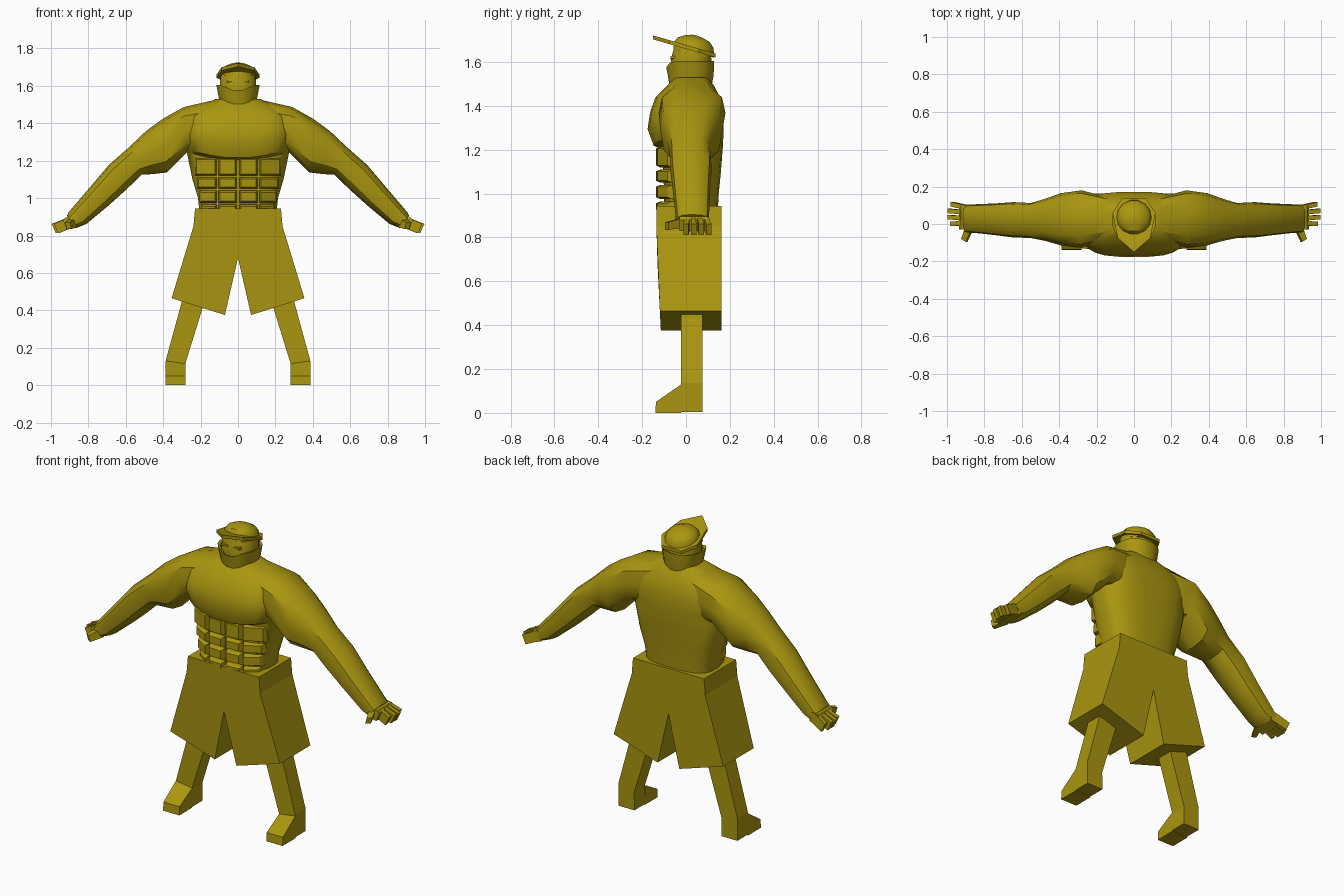
import bpy, bmesh, math
from mathutils import Vector

olive = bpy.data.materials.new("olive yellow")
olive.diffuse_color = (0.40, 0.305, 0.005, 1)


def finish(name, bm, smooth=None, mirror=False):
    bmesh.ops.recalc_face_normals(bm, faces=bm.faces[:])
    me = bpy.data.meshes.new(name)
    bm.to_mesh(me)
    bm.free()
    ob = bpy.data.objects.new(name, me)
    bpy.context.collection.objects.link(ob)
    me.materials.append(olive)
    if smooth:
        bpy.ops.object.select_all(action='DESELECT')
        ob.select_set(True)
        bpy.context.view_layer.objects.active = ob
        bpy.ops.object.shade_smooth_by_angle(angle=math.radians(smooth))
    if mirror:
        ob.modifiers.new("mirror", 'MIRROR').use_clip = False
    return ob


def loft(name, rings, smooth=None, mirror=False):
    bm = bmesh.new()
    vs = [[bm.verts.new(p) for p in r] for r in rings]
    n = len(vs[0])
    for a, b in zip(vs, vs[1:]):
        for i in range(n):
            j = (i + 1) % n
            bm.faces.new((a[i], a[j], b[j], b[i]))
    bm.faces.new(vs[0])
    bm.faces.new(vs[-1])
    return finish(name, bm, smooth, mirror)


def prism(name, outline, front, back, mirror=False):
    """Extrude an x-z outline in y; front and back are functions of z."""
    return loft(name, [[(x, front(z), z) for x, z in outline],
                       [(x, back(z), z) for x, z in outline]], mirror=mirror)


def unit_ring(n, p):
    """Superellipse as (u, v) pairs, p < 1 is boxier."""
    out = []
    for i in range(n):
        t = 2 * math.pi * (i + 0.5) / n
        c, s = math.cos(t), math.sin(t)
        out.append((math.copysign(abs(c) ** p, c), math.copysign(abs(s) ** p, s)))
    return out


def flat_ring(hx, yf, yb, z, n=24, p=0.7, lift=lambda x, y: 0):
    ym, hy = (yf + yb) / 2, (yb - yf) / 2
    return [(u * hx, ym + v * hy, z + lift(u * hx, ym + v * hy)) for u, v in unit_ring(n, p)]


# Torso: waist, flared back, overhanging chest, sloping shoulders
def chest_lift(x, y):
    return 0.045 * min(1, abs(x) / 0.26) ** 2


loft("torso", [
    flat_ring(0.205, -0.10, 0.145, 0.90),
    flat_ring(0.215, -0.10, 0.15, 1.00),
    flat_ring(0.245, -0.105, 0.16, 1.10),
    flat_ring(0.275, -0.11, 0.168, 1.20, lift=chest_lift),
    flat_ring(0.28, -0.148, 0.17, 1.215, lift=chest_lift),
    flat_ring(0.28, -0.176, 0.172, 1.29, p=0.6, lift=chest_lift),
    flat_ring(0.28, -0.165, 0.172, 1.37, p=0.6),
    flat_ring(0.27, -0.14, 0.155, 1.44, p=0.65),
    flat_ring(0.21, -0.09, 0.13, 1.49),
    flat_ring(0.12, -0.05, 0.10, 1.53)], smooth=35)

# Abdominal blocks: centre pair and side pair in each row, tapered forward
for row, (z0, z1) in enumerate([(0.92, 0.965), (0.975, 1.04), (1.05, 1.11), (1.12, 1.215)]):
    w = 0.195 + 0.012 * row
    for kind, x0, x1, ya, yb in [("centre", 0.008, 0.105, -0.137, -0.132),
                                 ("side", 0.115, w, -0.13, -0.085)]:
        e = 0.009
        loft(f"abdominal_{kind}_{row + 1}", [
            [(x0, -0.06, z0), (x1, -0.02, z0), (x1, -0.02, z1), (x0, -0.06, z1)],
            [(x0, ya + 0.02, z0), (x1, yb + 0.02, z0), (x1, yb + 0.02, z1), (x0, ya + 0.02, z1)],
            [(x0 + e, ya, z0 + e), (x1 - e, yb, z0 + e), (x1 - e, yb, z1 - e), (x0 + e, ya, z1 - e)]],
            mirror=True)

# Arms: sections given by top point, bottom point, front and back depth
sections = [
    ((0.10, 1.53), (0.16, 1.24), -0.08, 0.14),
    ((0.29, 1.487), (0.268, 1.25), -0.125, 0.18),
    ((0.40, 1.425), (0.38, 1.137), -0.115, 0.165),
    ((0.49, 1.36), (0.46, 1.128), -0.09, 0.135),
    ((0.585, 1.27), (0.515, 1.125), -0.075, 0.112),
    ((0.69, 1.178), (0.60, 1.043), -0.072, 0.117),
    ((0.79, 1.06), (0.69, 0.962), -0.06, 0.11),
    ((0.905, 0.925), (0.81, 0.862), -0.047, 0.105),
    ((0.915, 0.905), (0.865, 0.84), -0.047, 0.105)]
rings = []
for (tx, tz), (bx, bz), yf, yb in sections:
    rings.append([((tx + bx) / 2 + v * (tx - bx) / 2,
                   (yf + yb) / 2 + u * (yb - yf) / 2,
                   (tz + bz) / 2 + v * (tz - bz) / 2) for u, v in
                  [(math.copysign(abs(math.cos(t)) ** 0.75, math.cos(t)),
                    math.copysign(abs(math.sin(t)) ** 0.75, math.sin(t)))
                   for t in [2 * math.pi * i / 12 for i in range(12)]]])
loft("arm", rings, smooth=35, mirror=True)

# Hand: palm, four spread fingers and a thumb
prism("palm", [(0.86, 0.905), (0.925, 0.895), (0.935, 0.88), (0.915, 0.83), (0.87, 0.845)],
      lambda z: -0.03, lambda z: 0.10, mirror=True)
for i in range(4):
    ya, yb = -0.005 + 0.027 * i, -0.012 + 0.035 * i
    tip = [0.985, 0.997, 0.997, 0.98][i]
    loft(f"finger_{i + 1}", [
        [(0.90, ya, 0.90), (0.90, ya + 0.024, 0.90), (0.88, ya + 0.024, 0.845), (0.88, ya, 0.845)],
        [(tip, yb, 0.862), (tip, yb + 0.024, 0.862), (tip - 0.023, yb + 0.024, 0.812), (tip - 0.023, yb, 0.812)]],
        mirror=True)
loft("thumb", [
    [(0.865, -0.02, 0.89), (0.90, -0.01, 0.89), (0.89, -0.01, 0.845), (0.855, -0.02, 0.845)],
    [(0.90, -0.095, 0.87), (0.925, -0.08, 0.87), (0.915, -0.08, 0.835), (0.89, -0.095, 0.835)]],
    mirror=True)

# Shorts: wide legs with a pointed crotch
half = [(0.23, 0.944), (0.238, 0.85), (0.355, 0.465), (0.07, 0.375)]
prism("shorts", half + [(0, 0.68)] + [(-x, z) for x, z in reversed(half)],
      lambda z: -0.135 + 0.05 * max(0, 0.78 - z), lambda z: 0.162)

# Lower legs and wedge feet
prism("lower_leg", [(0.285, 0.52), (0.305, 0.43), (0.385, 0.137), (0.385, 0.005),
                    (0.282, 0.005), (0.283, 0.11), (0.19, 0.41), (0.16, 0.52)],
      lambda z: -0.022, lambda z: 0.075, mirror=True)
loft("foot", [[(x, -0.022, 0.0), (x, -0.022, 0.13 if x > 0.3 else 0.115),
               (x, -0.137, 0.05), (x, -0.14, 0.0)] for x in (0.282, 0.387)], mirror=True)

# Neck and head
loft("head", [
    flat_ring(0.085, -0.07, 0.10, 1.42, 12, 0.9),
    flat_ring(0.085, -0.07, 0.11, 1.50, 12, 0.9),
    flat_ring(0.10, -0.075, 0.12, 1.58, 12, 0.9),
    flat_ring(0.10, -0.07, 0.118, 1.62, 12, 0.9),
    flat_ring(0.095, -0.06, 0.115, 1.655, 12, 0.9)], smooth=35)


# Face mask: flared collar that dips at the front
def dip(x, y):
    return -0.04 * max(0, 1 - abs(x) / 0.09) if y < 0 else 0


loft("face_mask", [
    flat_ring(0.088, -0.073, 0.115, 1.47, 16, 0.9),
    flat_ring(0.105, -0.085, 0.128, 1.54, 16, 0.9),
    flat_ring(0.118, -0.092, 0.13, 1.605, 16, 0.9, dip),
    flat_ring(0.104, -0.078, 0.12, 1.60, 16, 0.9, dip),
    flat_ring(0.09, -0.06, 0.105, 1.54, 16, 0.9)], smooth=35)

# Eyes and brow
prism("eye", [(0.015, 1.612), (0.06, 1.616), (0.058, 1.628), (0.02, 1.624)],
      lambda z: -0.071, lambda z: -0.04, mirror=True)

# Cap: tilted pointed brim and low dome
brim = [(0, -0.15), (0.087, -0.075), (0.115, 0.06), (0.065, 0.135),
        (-0.065, 0.135), (-0.115, 0.06), (-0.087, -0.075)]
loft("cap_brim", [[(x, y, 1.674 - 0.29 * y + dz) for x, y in brim] for dz in (-0.014, 0.004)])
dome = []
for r, h in [(0.096, -0.04), (0.093, 0.01), (0.075, 0.035), (0.04, 0.05), (0.008, 0.057)]:
    dome.append([(r * math.cos(t), 0.035 + r * math.sin(t),
                  1.667 + h - 0.29 * r * math.sin(t) * (0.5 if h > 0 else 0.2))
                 for t in [2 * math.pi * i / 14 for i in range(14)]])
loft("cap_dome", dome, smooth=35)
